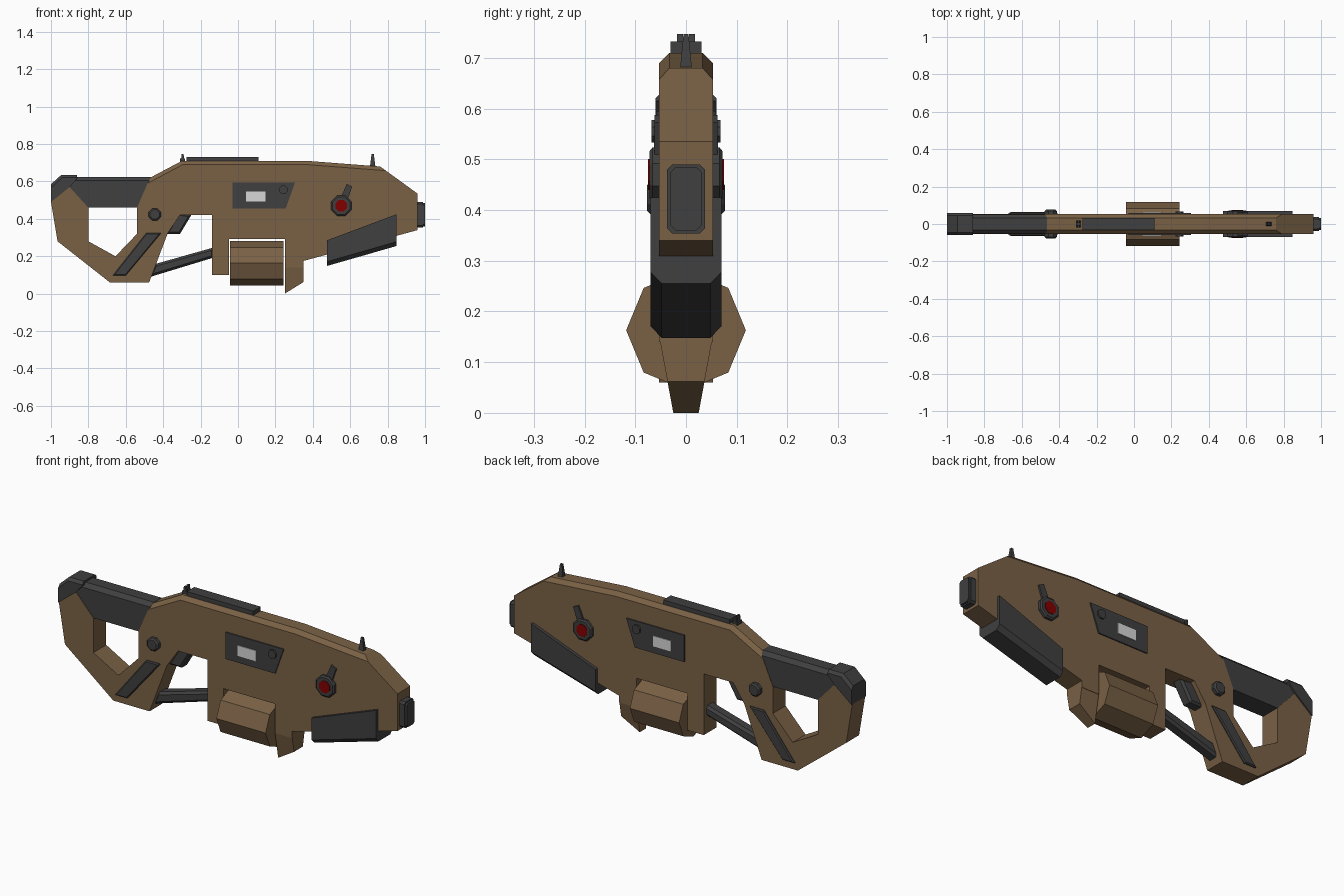
import bpy, bmesh, math
from mathutils import Matrix

if "Cube" in bpy.data.objects:
    bpy.data.objects.remove(bpy.data.objects["Cube"])


def material(name, r, g, b):
    m = bpy.data.materials.new(name)
    m.diffuse_color = (r, g, b, 1)
    m.use_nodes = True
    m.node_tree.nodes["Principled BSDF"].inputs["Base Color"].default_value = m.diffuse_color
    return m


BROWN = material("brown", 0.195, 0.12, 0.06)
DARK = material("dark_grey", 0.05, 0.05, 0.05)
RED = material("red", 0.22, 0.0, 0.0)
PALE = material("pale_grey", 0.68, 0.68, 0.68)


def finish(bm, name, mat):
    bmesh.ops.recalc_face_normals(bm, faces=bm.faces)
    me = bpy.data.meshes.new(name)
    bm.to_mesh(me)
    bm.free()
    me.materials.append(mat)
    ob = bpy.data.objects.new(name, me)
    bpy.context.collection.objects.link(ob)
    return ob


def prism(name, pts, y0, y1, mat, bevel=0, rule=None, width=None):
    """Extrude an x-z profile along y; chamfer outline edges picked by rule."""
    bm = bmesh.new()
    a = [bm.verts.new((x, y0, z)) for x, z in pts]
    b = [bm.verts.new((x, y1, z)) for x, z in pts]
    bm.faces.new(a)
    bm.faces.new(b[::-1])
    n = len(pts)
    for i in range(n):
        j = (i + 1) % n
        bm.faces.new((a[i], b[i], b[j], a[j]))
    if width:
        for v in bm.verts:
            v.co.y *= width(v.co.z)
    bmesh.ops.recalc_face_normals(bm, faces=bm.faces)
    if bevel:
        edges = []
        for e in bm.edges:
            p, q = e.verts[0].co, e.verts[1].co
            m = (p + q) / 2
            if abs(p.y - q.y) < 1e-5 and (rule is None or rule(m)):
                edges.append(e)
        bmesh.ops.bevel(bm, geom=edges, offset=bevel, segments=1,
                        profile=0.5, affect='EDGES')
    return finish(bm, name, mat)


def disc(name, x, z, r, y0, y1, s, mat, sides=8, r2=None):
    """Low-poly knob on one side, narrowing to r2 outside."""
    bm = bmesh.new()
    bmesh.ops.create_cone(bm, cap_ends=True, segments=sides, radius1=r,
                          radius2=r2 or r, depth=y1 - y0)
    bmesh.ops.rotate(bm, verts=bm.verts,
                     matrix=Matrix.Rotation(math.radians(180 / sides), 3, 'Z'))
    bmesh.ops.rotate(bm, verts=bm.verts,
                     matrix=Matrix.Rotation(-s * math.pi / 2, 3, 'X'))
    bmesh.ops.translate(bm, verts=bm.verts, vec=(x, s * (y0 + y1) / 2, z))
    return finish(bm, name, mat)


# main shell with open rear grip loop and a notch for the drum
body = [(-0.47, 0.62), (-0.30, 0.71), (0.37, 0.71), (0.76, 0.68), (0.96, 0.535),
        (0.96, 0.34), (0.85, 0.31), (0.35, 0.175), (0.35, 0.14), (0.25, 0.14),
        (0.25, 0.293), (-0.047, 0.293), (-0.047, 0.10), (-0.14, 0.10),
        (-0.14, 0.42), (-0.31, 0.42), (-0.375, 0.325), (-0.475, 0.06),
        (-0.685, 0.06), (-0.965, 0.28), (-1.0, 0.49), (-0.90, 0.57),
        (-0.80, 0.46), (-0.80, 0.28), (-0.655, 0.20), (-0.54, 0.32), (-0.54, 0.46)]
prism("body_shell", body, -0.053, 0.053, BROWN, 0.02,
      lambda m: m.z > 0.65 and m.x < 0.8)

# tapered foregrip in front of the drum
prism("foregrip", [(0.25, 0.0), (0.35, 0.062), (0.35, 0.14), (0.25, 0.14)],
      -1, 1, BROWN, width=lambda z: 0.025 + 0.026 * z / 0.14)

# octagonal drum lying along x
bm = bmesh.new()
bmesh.ops.create_cone(bm, cap_ends=True, segments=8, radius1=0.118,
                      radius2=0.118, depth=0.285)
bmesh.ops.rotate(bm, verts=bm.verts, matrix=Matrix.Rotation(math.pi / 2, 3, 'Y'))
bmesh.ops.translate(bm, verts=bm.verts, vec=(0.1, 0, 0.163))
finish(bm, "drum", BROWN)

# stock bar and butt cap
prism("stock_bar", [(-0.88, 0.625), (-0.465, 0.625), (-0.54, 0.46), (-0.80, 0.46),
                    (-0.90, 0.57)], -0.051, 0.051, DARK, 0.02,
      lambda m: m.z > 0.62)
prism("butt_cap", [(-1.0, 0.49), (-1.0, 0.585), (-0.945, 0.635), (-0.86, 0.635),
                   (-0.86, 0.615), (-0.90, 0.57)], -0.06, 0.06, DARK, 0.014,
      lambda m: m.z > 0.6 and m.x < -0.87)

# front handguard
prism("handguard", [(0.475, 0.285), (0.848, 0.425), (0.848, 0.255), (0.475, 0.148)],
      -0.07, 0.07, DARK, 0.022, lambda m: m.z < 0.21)

# trigger and guard bar
prism("trigger", [(-0.32, 0.43), (-0.25, 0.42), (-0.31, 0.32), (-0.385, 0.32)],
      -0.03, 0.03, DARK, 0.01)
prism("guard_bar", [(-0.13, 0.247), (-0.13, 0.193), (-0.475, 0.088), (-0.445, 0.158)],
      -0.032, 0.032, DARK, 0.012)

# muzzle block: rounded rectangle with stepped front
for nm, hy, z0, z1, x0, x1 in (("muzzle", 0.037, 0.354, 0.49, 0.95, 0.99),
                               ("muzzle_face", 0.031, 0.36, 0.484, 0.98, 1.0)):
    bm = bmesh.new()
    bmesh.ops.create_cube(bm, size=1)
    bmesh.ops.scale(bm, verts=bm.verts, vec=(x1 - x0, 2 * hy, z1 - z0))
    bmesh.ops.translate(bm, verts=bm.verts, vec=((x0 + x1) / 2, 0, (z0 + z1) / 2))
    long_edges = [e for e in bm.edges
                  if abs(e.verts[0].co.x - e.verts[1].co.x) > 0.01]
    bmesh.ops.bevel(bm, geom=long_edges, offset=0.01, segments=1, affect='EDGES')
    finish(bm, nm, DARK)

# top rail and sights
prism("top_rail", [(-0.275, 0.70), (-0.275, 0.732), (0.11, 0.732), (0.11, 0.70)],
      -0.031, 0.031, DARK)
prism("rear_sight_base", [(-0.31, 0.69), (-0.31, 0.722), (-0.283, 0.722), (-0.283, 0.69)],
      -0.019, 0.019, DARK)
prism("front_sight", [(0.705, 0.675), (0.714, 0.747), (0.726, 0.747), (0.735, 0.675)],
      -1, 1, DARK, width=lambda z: 0.012 - 0.007 * (z - 0.675) / 0.072)

# details repeated on both sides
for s, side in ((-1, "right"), (1, "left")):
    def plate(name, pts, depth, mat, bevel=0):
        prism(f"{name}_{side}", pts, s * 0.045, s * depth, mat, bevel,
              lambda m: abs(m.y) > 0.05)

    prism(f"rear_sight_post_{side}",
          [(-0.305, 0.71), (-0.301, 0.747), (-0.291, 0.747), (-0.287, 0.71)],
          s * 0.006, s * 0.018, DARK)
    plate("grip_plate", [(-0.49, 0.325), (-0.41, 0.325), (-0.60, 0.097),
                         (-0.67, 0.097)], 0.063, DARK, 0.005)
    plate("side_panel", [(-0.03, 0.595), (0.305, 0.595), (0.255, 0.455),
                         (-0.03, 0.455)], 0.059, DARK)
    plate("screen", [(0.042, 0.547), (0.147, 0.547), (0.147, 0.492),
                     (0.042, 0.492)], 0.063, PALE)
    plate("lever", [(0.55, 0.515), (0.582, 0.587), (0.61, 0.573), (0.585, 0.50)],
          0.062, DARK)
    disc(f"panel_knob_{side}", 0.243, 0.555, 0.024, 0.05, 0.068, s, DARK)
    disc(f"grip_knob_{side}", -0.445, 0.424, 0.035, 0.045, 0.07, s, DARK)
    disc(f"grip_knob_top_{side}", -0.445, 0.424, 0.035, 0.07, 0.077, s, DARK, r2=0.027)
    disc(f"dial_{side}", 0.552, 0.47, 0.058, 0.045, 0.066, s, DARK)
    disc(f"dial_top_{side}", 0.552, 0.47, 0.058, 0.066, 0.072, s, DARK, r2=0.05)
    disc(f"dial_light_{side}", 0.552, 0.47, 0.033, 0.068, 0.075, s, RED)
